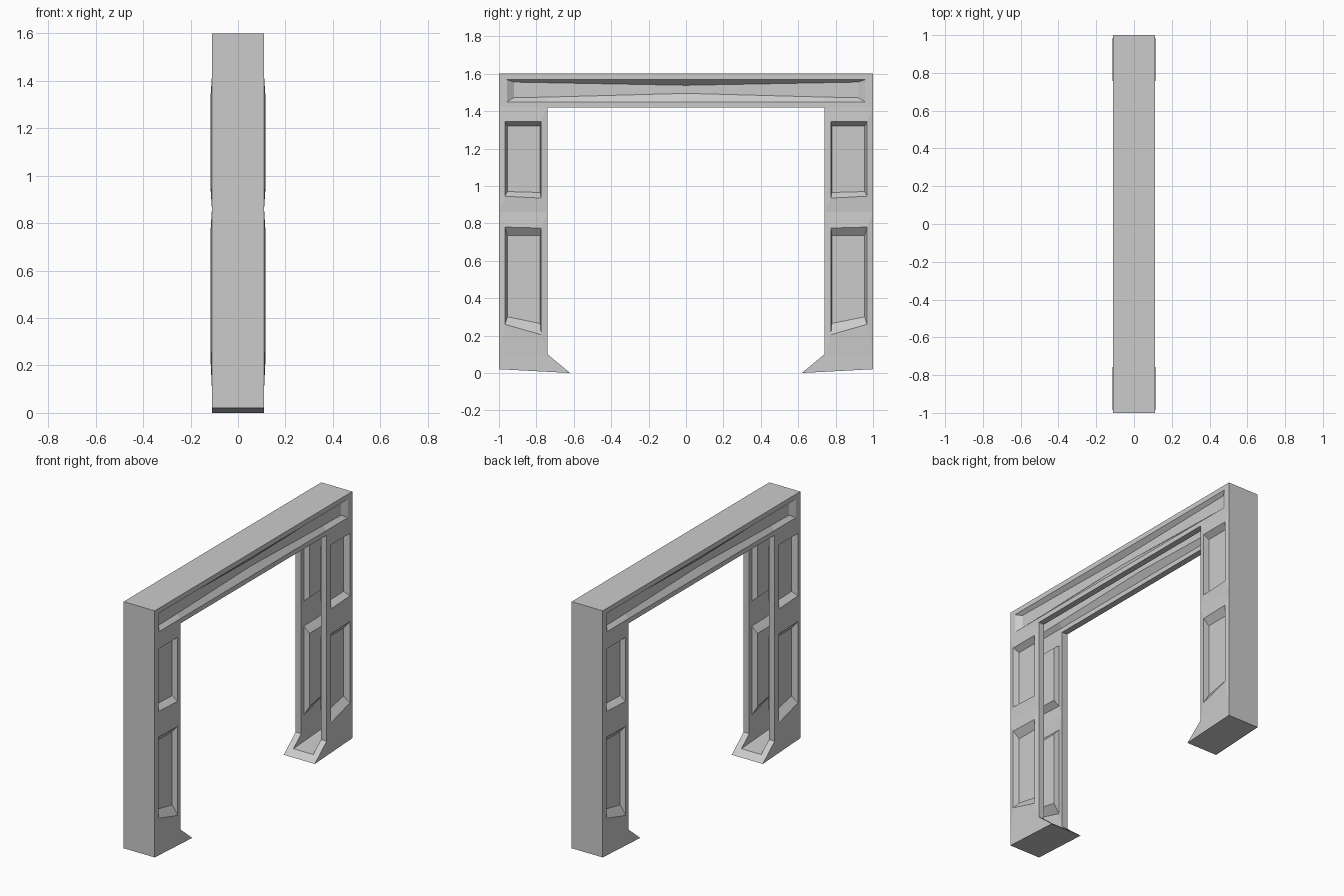
import bpy, bmesh

if "Cube" in bpy.data.objects:
    bpy.data.objects.remove(bpy.data.objects["Cube"])

X = 0.11        # half depth of the frame
WALL = 0.04     # wall thickness of the open channel
bm = bmesh.new()


def inner(p):
    """Matching point on the inside of the hollow channel."""
    x, y, z = p
    x = max(x - WALL, 0)
    if z < 0.05:                       # floor of the foot, kept on its slope
        z += 0.034
        if y < 0.7:
            y += 0.041
    return (x, min(y, 0.975), min(z, 1.575))


def quad(points):
    bm.faces.new([bm.verts.new(p) for p in points])


def skin(points):
    """One face on the outer skin and its twin on the inner skin."""
    quad(points)
    quad([inner(p) for p in reversed(points)])


def at(x, loop):
    return [(x, y, z) for y, z in loop]


def panel(outline, rim, floor, closed=True):
    """Frame, bevel and floor of a sunken panel."""
    n = len(outline)
    for a, b in ((outline, rim), (rim, floor)):
        for i in range(n if closed else n - 1):
            j = (i + 1) % n
            skin([a[i], a[j], b[j], b[i]])
    skin(floor)


# Upper leg panel
panel(at(X, [(0.74, 0.86), (1, 0.86), (1, 1.42), (0.74, 1.42)]),
      at(0.115, [(0.775, 0.935), (0.968, 0.945), (0.968, 1.345), (0.775, 1.345)]),
      at(0.08, [(0.78, 0.965), (0.955, 0.97), (0.955, 1.32), (0.78, 1.32)]))

# Lower leg panel with slanted sill
panel(at(X, [(0.74, 0.1), (1, 0.1), (1, 0.86), (0.74, 0.86)]),
      at(0.115, [(0.775, 0.205), (0.968, 0.26), (0.968, 0.78), (0.775, 0.775)]),
      at(0.08, [(0.78, 0.265), (0.955, 0.3), (0.955, 0.735), (0.78, 0.735)]))

# Half of the long lintel panel
panel(at(X, [(0, 1.6), (1, 1.6), (1, 1.42), (0.74, 1.42), (0, 1.42)]),
      at(X, [(0, 1.568), (0.957, 1.568), (0.957, 1.45), (0.74, 1.45), (0, 1.45)]),
      at(0.085, [(0, 1.538), (0.92, 1.555), (0.92, 1.472), (0.74, 1.475), (0, 1.495)]),
      closed=False)

# Flared foot side
skin(at(X, [(0.74, 0.1), (0.62, 0), (1, 0.02), (1, 0.1)]))

# Base, end wall and top, running to the centre plane
edge = [(0.62, 0), (1, 0.02), (1, 0.1), (1, 0.86), (1, 1.42), (1, 1.6), (0, 1.6)]
for a, b in zip(edge, edge[1:]):
    skin([(X, *a), (X, *b), (0, *b), (0, *a)])

# Lips around the open inner side of the channel
lip = at(X, [(0, 1.42), (0.74, 1.42), (0.74, 0.1), (0.62, 0)]) + [(0, 0.62, 0)]
for a, b in zip(lip, lip[1:]):
    quad([a, b, inner(b), inner(a)])

# Mirror the quarter to all four corners
for axis in (0, 1):
    copy = bmesh.ops.duplicate(bm, geom=bm.verts[:] + bm.edges[:] + bm.faces[:])["geom"]
    for v in copy:
        if isinstance(v, bmesh.types.BMVert):
            v.co[axis] *= -1
bmesh.ops.remove_doubles(bm, verts=bm.verts[:], dist=0.0005)
bmesh.ops.recalc_face_normals(bm, faces=bm.faces[:])

mesh = bpy.data.meshes.new("door_frame")
bm.to_mesh(mesh)
bm.free()
bpy.context.collection.objects.link(bpy.data.objects.new("door_frame", mesh))
